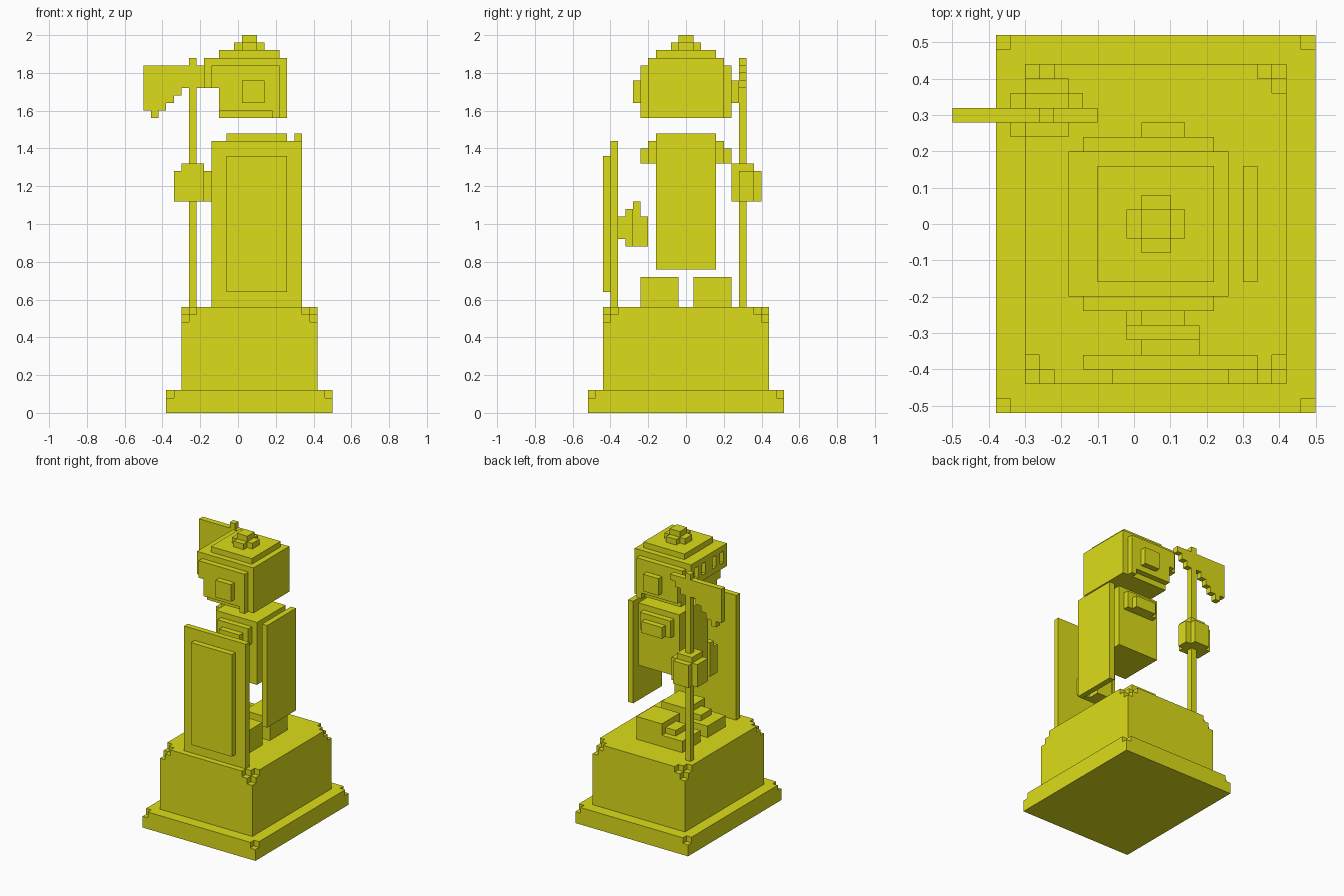
import bpy, bmesh
from itertools import product

if "Cube" in bpy.data.objects:
    bpy.data.objects.remove(bpy.data.objects["Cube"])

U = 0.04  # block size
gold = bpy.data.materials.new("gold")
gold.diffuse_color = (0.72, 0.72, 0.01, 1)
gold.use_nodes = True
gold.node_tree.nodes["Principled BSDF"].inputs["Base Color"].default_value = gold.diffuse_color


def cells(x0, x1, y0, y1, z0, z1):
    gx = lambda v: round((v + 0.02) / U)
    g = lambda v: round(v / U)
    return set(product(range(gx(x0), gx(x1)), range(g(y0), g(y1)), range(g(z0), g(z1))))


def union(*boxes):
    return set().union(*(cells(*b) for b in boxes))


def mirror_y(s):
    return s | {(i, -1 - j, k) for i, j, k in s}


def build(name, blocks):
    """Skin a set of blocks with flat outer faces only."""
    bm = bmesh.new()
    verts = {}

    def vert(p):
        if p not in verts:
            verts[p] = bm.verts.new((p[0] * U - 0.02, p[1] * U, p[2] * U))
        return verts[p]

    for c in blocks:
        for axis, side in product(range(3), (0, 1)):
            n = list(c)
            n[axis] += 2 * side - 1
            if tuple(n) in blocks:
                continue
            a, b = (axis + 1) % 3, (axis + 2) % 3
            quad = []
            for da, db in ((0, 0), (1, 0), (1, 1), (0, 1)):
                p = list(c)
                p[axis] += side
                p[a] += da
                p[b] += db
                quad.append(vert(tuple(p)))
            bm.faces.new(quad if side else quad[::-1])
    bmesh.ops.dissolve_limit(bm, angle_limit=0.01, verts=bm.verts[:], edges=bm.edges[:])
    me = bpy.data.meshes.new(name)
    bm.to_mesh(me)
    bm.free()
    me.materials.append(gold)
    bpy.context.collection.objects.link(bpy.data.objects.new(name, me))


def chip_corners(s, reach):
    """Knock the blocks off the four top corners."""
    lo = [min(c[i] for c in s) for i in range(3)]
    hi = [max(c[i] for c in s) for i in range(3)]
    return {c for c in s if min(c[0] - lo[0], hi[0] - c[0])
            + min(c[1] - lo[1], hi[1] - c[1]) + hi[2] - c[2] > reach}


# Pedestal
build("plinth", chip_corners(cells(-.38, .50, -.52, .52, 0, .12), 0))
build("pedestal", chip_corners(cells(-.30, .42, -.44, .44, .12, .56), 1))

# Boots
build("boots", mirror_y(union((.02, .22, .04, .24, .56, .72),
                              (-.06, .02, .08, .20, .56, .68),
                              (-.14, .02, .04, .24, .56, .64))))

# Torso with shoulder pads, and cape
build("torso", mirror_y(union((-.06, .26, 0, .16, 1.04, 1.48),
                              (-.02, .22, .16, .20, 1.32, 1.44),
                              (.02, .18, .20, .24, 1.32, 1.40))))
build("cape", cells(.30, .34, -.16, .16, .76, 1.48))

# Helmet with slotted visor, ear guards and top knob
helmet = mirror_y(union((-.10, .26, 0, .20, 1.56, 1.88),
                        (-.18, .26, 0, .20, 1.72, 1.88),
                        (-.14, .22, .20, .24, 1.72, 1.84),
                        (-.10, .22, .20, .24, 1.60, 1.72),
                        (.18, .22, .20, .24, 1.56, 1.60),
                        (.02, .14, .24, .28, 1.64, 1.76),
                        (-.10, .22, 0, .16, 1.88, 1.92),
                        (-.02, .14, 0, .04, 1.92, 1.96),
                        (.02, .10, 0, .08, 1.92, 1.96),
                        (.02, .10, 0, .04, 1.96, 2.0)))
slots = mirror_y(union((-.18, -.14, .04, .08, 1.76, 1.84),
                       (-.18, -.14, .12, .16, 1.76, 1.84)))
build("helmet", helmet - slots)

# Shield and the hand behind it
build("shield", union((-.14, .34, -.40, -.36, .56, 1.44),
                      (-.06, .26, -.44, -.40, .64, 1.36)))
build("shield_hand", union((.02, .18, -.36, -.32, .92, 1.04),
                           (-.02, .18, -.32, -.28, .88, 1.08),
                           (-.02, .14, -.28, -.24, .88, 1.12),
                           (.02, .14, -.24, -.20, .88, 1.04)))

# Pole axe: shaft plus a stepped blade and back spike
shaft = cells(-.26, -.22, .28, .32, .56, 1.88)
blade_bottoms = [1.60, 1.56, 1.60, 1.64, 1.68, 1.72, 1.72, 1.72, 1.76, 1.80]
axe = set(shaft)
for n, z in enumerate(blade_bottoms):
    x = -.50 + n * U
    axe |= cells(x, x + U, .28, .32, z, 1.84)
build("pole_axe", axe)

# Hand gripping the shaft
build("axe_hand", union((-.34, -.18, .24, .36, 1.12, 1.28),
                        (-.30, -.18, .24, .40, 1.12, 1.28),
                        (-.22, -.14, .28, .36, 1.12, 1.28),
                        (-.30, -.18, .24, .36, 1.28, 1.32)) - shaft)
